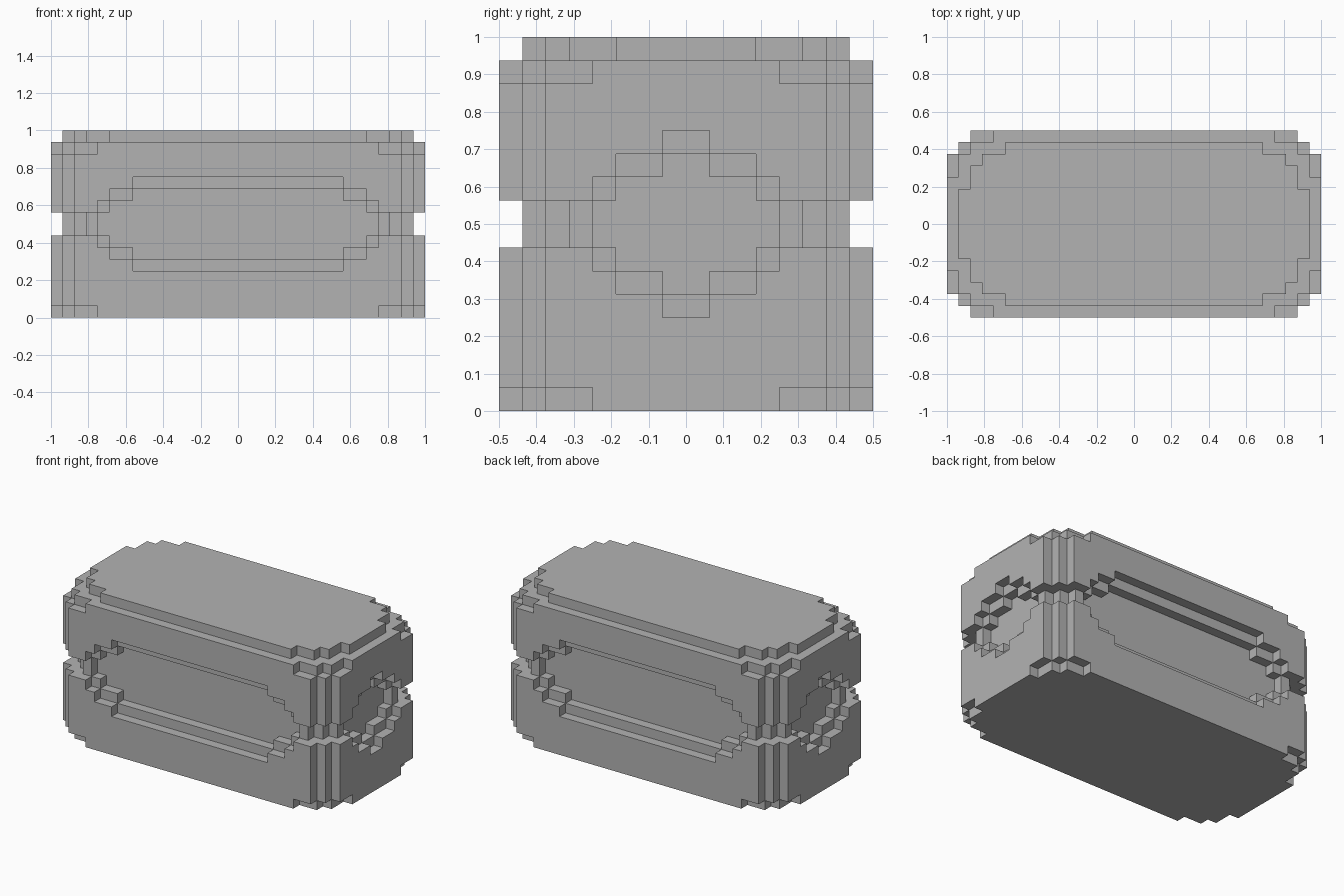
import bpy
import bmesh
from mathutils import Vector

cube = bpy.data.objects.get("Cube")
if cube:
    bpy.data.objects.remove(cube, do_unlink=True)

UNIT = 1 / 16            # size of one step
HALF_X, HALF_Y, HEIGHT = 16, 8, 16

# Stepped plans, as half sizes of overlapping rectangles
MAIN = [(14, 8), (15, 7), (16, 6)]
CLIPPED = [(12, 8), (14, 7), (15, 6), (16, 4)]
WAIST = [(13, 7), (14, 6), (15, 5)]
LID = [(11, 7), (13, 6), (14, 5), (15, 3)]
PLANS = {0: CLIPPED, 7: WAIST, 8: WAIST, 14: CLIPPED, 15: LID}

# Stepped panel recesses, as half length and half height
LONG_PANEL = [(9, 4), (11, 3), (12, 2)]
END_PANEL = [(1, 4), (3, 3), (4, 2)]


def inside(steps, a, b, shrink=0):
    return any(a < p and b < q - shrink for p, q in steps)


def recessed(panel, along, up, depth):
    """The panel is two steps deep; its inner step is one lower."""
    return depth < 2 and inside(panel, along, up, int(depth))


def solid(cell):
    i, j, k = cell
    if not 0 <= k < HEIGHT:
        return False
    x, y, up = abs(i + 0.5), abs(j + 0.5), abs(k + 0.5 - HEIGHT / 2)
    return (inside(PLANS.get(k, MAIN), x, y)
            and not recessed(LONG_PANEL, x, up, HALF_Y - y)
            and not recessed(END_PANEL, y, up, HALF_X - x))


def add_side(bm, cell, axis, side):
    """Add one outward face of a step."""
    u, v = (axis + 1) % 3, (axis + 2) % 3
    corners = []
    for du, dv in ((0, 0), (1, 0), (1, 1), (0, 1)):
        p = Vector(cell)
        p[axis] += side
        p[u] += du
        p[v] += dv
        corners.append(bm.verts.new(p * UNIT))
    bm.faces.new(corners if side else corners[::-1])


# Outer skin of the stepped block
bm = bmesh.new()
for i in range(-HALF_X, HALF_X):
    for j in range(-HALF_Y, HALF_Y):
        for k in range(HEIGHT):
            if not solid((i, j, k)):
                continue
            for axis in range(3):
                for side in (0, 1):
                    beside = [i, j, k]
                    beside[axis] += 2 * side - 1
                    if not solid(beside):
                        add_side(bm, (i, j, k), axis, side)

# Merge the skin into large flat faces
bmesh.ops.remove_doubles(bm, verts=bm.verts[:], dist=UNIT / 100)
bmesh.ops.dissolve_limit(bm, angle_limit=0.01, verts=bm.verts[:], edges=bm.edges[:])

mesh = bpy.data.meshes.new("stepped_block")
bm.to_mesh(mesh)
bm.free()
block = bpy.data.objects.new("stepped_block", mesh)
bpy.context.collection.objects.link(block)

# Plain grey
grey = bpy.data.materials.new("plain_grey")
grey.use_nodes = True
colour = (0.45, 0.45, 0.45, 1)
grey.diffuse_color = colour
grey.node_tree.nodes["Principled BSDF"].inputs["Base Color"].default_value = colour
mesh.materials.append(grey)
